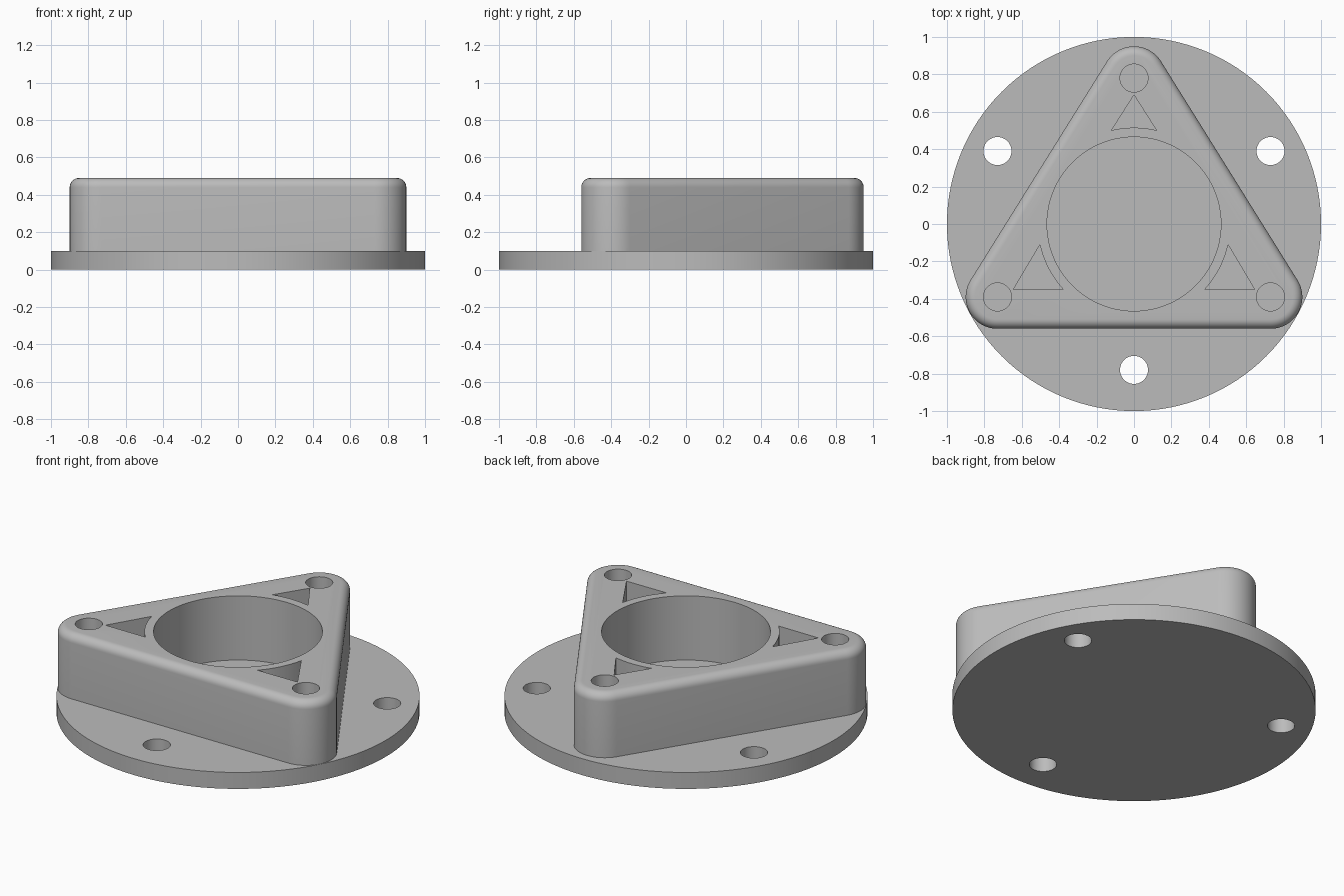
import bpy, bmesh, math

HOLE_X, HOLE_Y, HOLE_R = 0.73, 0.78, 0.075
PLATE_H, TOP = 0.10, 0.49
CORNER_R, FILLET = 0.17, 0.05
CORNERS = [(HOLE_X, -HOLE_Y / 2), (0, HOLE_Y), (-HOLE_X, -HOLE_Y / 2)]

cube = bpy.data.objects.get("Cube")
if cube:
    bpy.data.objects.remove(cube, do_unlink=True)

grey = bpy.data.materials.new("plain_grey")
grey.use_nodes = True
colour = (0.5, 0.5, 0.5, 1)
grey.diffuse_color = colour
grey.node_tree.nodes["Principled BSDF"].inputs["Base Color"].default_value = colour


def loft(name, layers):
    """Solid through a stack of (outline, height) layers."""
    bm = bmesh.new()
    rings = [[bm.verts.new((x, y, z)) for x, y in pts] for pts, z in layers]
    n = len(rings[0])
    for low, high in zip(rings, rings[1:]):
        for i in range(n):
            j = (i + 1) % n
            bm.faces.new((low[i], low[j], high[j], high[i]))
    bm.faces.new(rings[0][::-1])
    bm.faces.new(rings[-1])
    bmesh.ops.recalc_face_normals(bm, faces=bm.faces)
    mesh = bpy.data.meshes.new(name)
    bm.to_mesh(mesh)
    bm.free()
    mesh.materials.append(grey)
    obj = bpy.data.objects.new(name, mesh)
    bpy.context.collection.objects.link(obj)
    return obj


def circle(x, y, r, n):
    return [(x + r * math.cos(math.tau * i / n), y + r * math.sin(math.tau * i / n))
            for i in range(n)]


def rounded_triangle(r, steps=20):
    side = math.atan2(HOLE_X, 1.5 * HOLE_Y)
    limits = [-math.pi / 2, side, math.pi - side, 1.5 * math.pi]
    pts = []
    for (cx, cy), a, b in zip(CORNERS, limits, limits[1:]):
        for i in range(steps + 1):
            t = a + (b - a) * i / steps
            pts.append((cx + r * math.cos(t), cy + r * math.sin(t)))
    return pts


def cut(obj, cutter):
    mod = obj.modifiers.new("cut", "BOOLEAN")
    mod.operation, mod.solver, mod.object = "DIFFERENCE", "EXACT", cutter
    cutter.hide_render = True
    bpy.context.view_layer.objects.active = obj
    bpy.ops.object.modifier_apply(modifier=mod.name)
    bpy.data.objects.remove(cutter, do_unlink=True)


def prism(pts, low, high):
    return loft("cutter", [(pts, low), (pts, high)])


# Round base plate with three through holes
plate = loft("base_plate", [(circle(0, 0, 1, 128), 0), (circle(0, 0, 1, 128), PLATE_H)])
for x, y in CORNERS:
    cut(plate, prism(circle(x, -y, HOLE_R, 40), -0.1, 0.2))

# Triangular housing with a rounded top rim
layers = [(rounded_triangle(CORNER_R), PLATE_H)]
for i in range(9):
    t = math.pi / 2 * i / 8
    layers.append((rounded_triangle(CORNER_R - FILLET * (1 - math.cos(t))),
                   TOP - FILLET * (1 - math.sin(t))))
housing = loft("triangular_housing", layers)

# Central bore and corner screw holes
cut(housing, prism(circle(0, 0, 0.465, 96), 0, 0.6))
for x, y in CORNERS:
    cut(housing, prism(circle(x, y, HOLE_R, 40), 0, 0.6))


# Triangular pockets, each with one side following the bore
def pocket(tip, start, end):
    a, b = (math.atan2(p[1], p[0]) for p in (start, end))
    arc = [(0.515 * math.cos(a + (b - a) * i / 12), 0.515 * math.sin(a + (b - a) * i / 12))
           for i in range(13)]
    cut(housing, prism([tip] + arc, 0, 0.6))


pocket((0, 0.69), (-0.12, 0.50), (0.12, 0.50))
for s in (1, -1):
    pocket((s * 0.645, -0.35), (s * 0.50, -0.11), (s * 0.375, -0.35))

# Open the hidden underside of the housing where it meets the plate
bm = bmesh.new()
bm.from_mesh(housing.data)
under = [f for f in bm.faces if all(v.co.z < PLATE_H + 0.001 for v in f.verts)]
bmesh.ops.delete(bm, geom=under, context="FACES")
bm.to_mesh(housing.data)
bm.free()

# Smooth the curved walls and keep the rims crisp
for obj in (plate, housing):
    bpy.ops.object.select_all(action="DESELECT")
    obj.select_set(True)
    bpy.context.view_layer.objects.active = obj
    bpy.ops.object.shade_smooth_by_angle(angle=math.radians(30))
